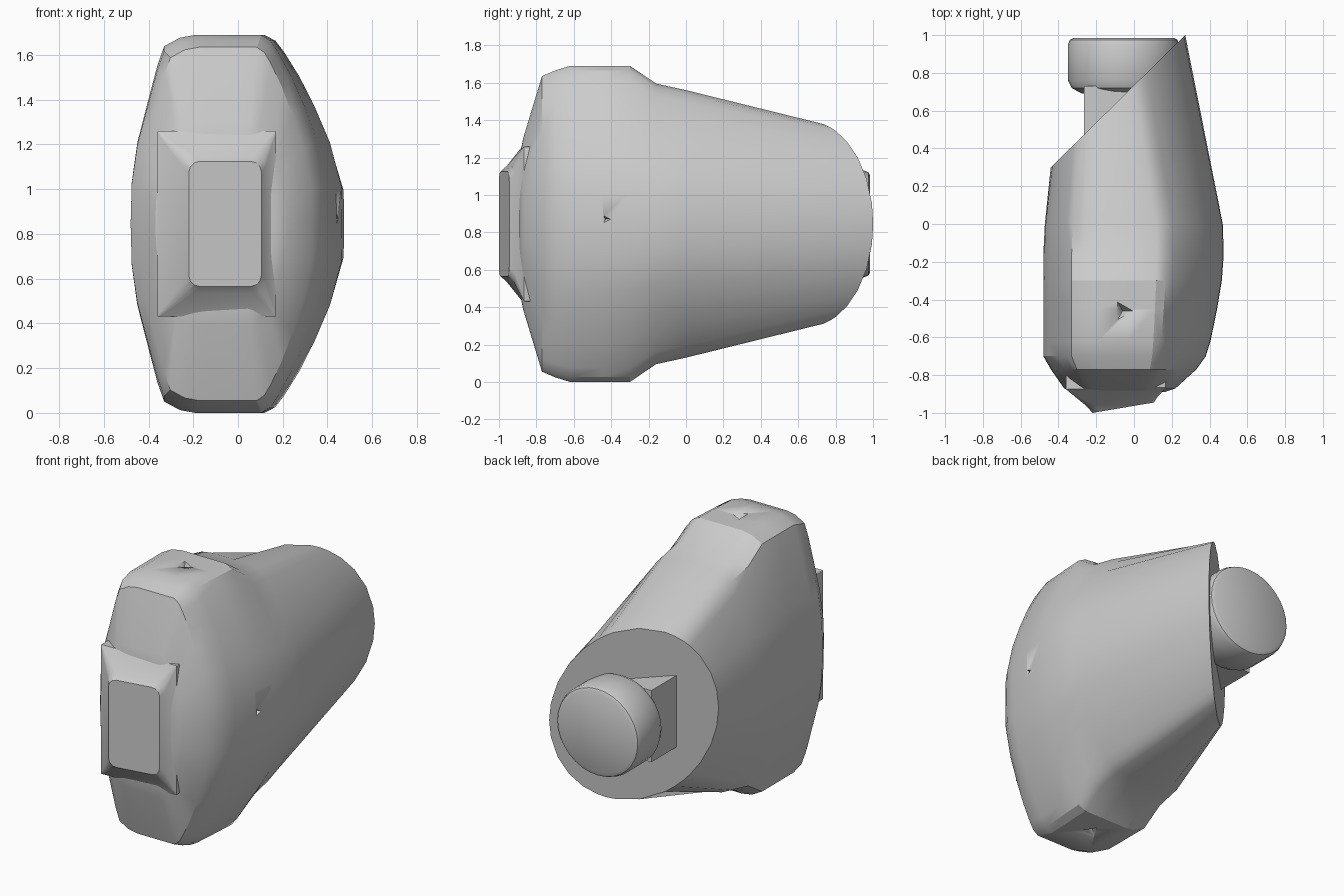
import bpy, bmesh, math
from mathutils import Vector, Matrix

cube = bpy.data.objects.get("Cube")
if cube:
    bpy.data.objects.remove(cube)

grey = bpy.data.materials.new("plain grey")
grey.use_nodes = True
grey.diffuse_color = (0.6, 0.6, 0.6, 1)
grey.node_tree.nodes["Principled BSDF"].inputs["Base Color"].default_value = (0.6, 0.6, 0.6, 1)
MID = 0.845  # mirror height


def finish(name, bm, angle=30):
    bmesh.ops.recalc_face_normals(bm, faces=bm.faces)
    mesh = bpy.data.meshes.new(name)
    bm.to_mesh(mesh)
    bm.free()
    obj = bpy.data.objects.new(name, mesh)
    bpy.context.collection.objects.link(obj)
    mesh.materials.append(grey)
    bpy.ops.object.select_all(action='DESELECT')
    obj.select_set(True)
    bpy.context.view_layer.objects.active = obj
    bpy.ops.object.shade_smooth_by_angle(angle=math.radians(angle))
    return obj


def loft(bm, rings):
    rows = [[bm.verts.new(p) for p in ring] for ring in rings]
    for a, b in zip(rows, rows[1:]):
        for i in range(len(a)):
            j = (i + 1) % len(a)
            bm.faces.new((a[i], a[j], b[j], b[i]))
    bm.faces.new(rows[0])
    bm.faces.new(rows[-1])


# Upper half of the body cross-section, as x and height fraction
half = [(.475, 0), (.472, .2), (.42, .43), (.35, .62), (.28, .78), (.21, .91), (.17, .97),
        (.12, 1), (-.03, 1), (-.19, 1), (-.26, .985), (-.33, .94), (-.36, .84),
        (-.4, .66), (-.45, .43), (-.475, .22), (-.48, 0)]
profile = half + [(x, -z) for x, z in half[-2:0:-1]]


def section(y, left, right, height):
    return [(x * (right / .475 if x > 0 else left / .48), y, MID + z * height)
            for x, z in profile]


# Body: rounded housing lofted to a slanted round end
across, centre = Vector((.71, .70, 0)).normalized(), Vector((-.085, .65, MID))


def round_end():
    ring = []
    for x, z in profile:
        t = math.atan2(z, x / .48)
        ring.append(centre + across * (.5 * math.cos(t)) + Vector((0, 0, .55 * math.sin(t))))
    return ring


bm = bmesh.new()
loft(bm, [section(-.89, .33, .16, .36), section(-.87, .37, .22, .46),
          section(-.77, .44, .33, .79), section(-.7, .48, .38, .82),
          section(-.62, .48, .405, MID), section(-.45, .48, .44, MID),
          section(-.3, .48, .465, MID), section(-.16, .48, .475, .75),
          section(0, .472, .47, .715), round_end()])
body = finish("body", bm, 25)

# Small three-sided notches in the top, the bottom and the side
bm = bmesh.new()
for place, axis in (((-.06, -.46, 1.71), (0, 0, -1)), ((-.06, -.46, -.02), (0, 0, 1)),
                    ((.48, -.43, .87), (-1, 0, 0))):
    turn = Vector((0, 0, 1)).rotation_difference(Vector(axis)).to_matrix().to_4x4()
    size = .1 if axis[0] else .15
    bmesh.ops.create_cone(bm, cap_ends=True, segments=3, radius1=size, radius2=0, depth=.14,
                          matrix=Matrix.Translation(place) @ turn)
cutter = finish("notch_cutter", bm)
cutter.hide_render = True
cut = body.modifiers.new("notches", 'BOOLEAN')
cut.operation, cut.object, cut.solver = 'DIFFERENCE', cutter, 'EXACT'
bpy.context.view_layer.objects.active = body
bpy.ops.object.modifier_apply(modifier=cut.name)
bpy.data.objects.remove(cutter)


# Front panel: tapered surround with a raised, slightly slanted face
def panel(x0, x1, h, y0, y1, corner):
    ring = []
    for sx, sz, start in ((1, 1, 0), (-1, 1, 90), (-1, -1, 180), (1, -1, 270)):
        for k in range(4):
            a = math.radians(start + k * 30)
            x = (x1 if sx > 0 else x0) + corner * (math.cos(a) - sx)
            f = (x - x0) / (x1 - x0)
            ring.append((x, y0 + (y1 - y0) * f, MID + sz * (h - corner) + corner * math.sin(a)))
    return ring


bm = bmesh.new()
loft(bm, [panel(-.36, .17, .415, -.8, -.8, .005), panel(-.36, .17, .415, -.875, -.865, .005),
          panel(-.25, .125, .31, -.965, -.915, .05), panel(-.22, .105, .28, -1, -.945, .05)])
finish("front_panel", bm, 20)


# Rear knob: bevelled disc facing straight back
def disc(y, radius):
    return [(-.055 + radius * math.cos(t), y, MID + radius * .97 * math.sin(t))
            for t in (math.tau * i / 32 for i in range(32))]


bm = bmesh.new()
loft(bm, [disc(.69, .22), disc(.72, .275), disc(.76, .295), disc(.95, .295),
          disc(.975, .285), disc(.985, .265)])
finish("rear_knob", bm)

# Neck joining the knob to the slanted end
bm = bmesh.new()
bmesh.ops.create_cube(bm, size=1, matrix=Matrix.Translation((-.08, .59, MID))
                      @ Matrix.Diagonal((.37, .28, .46, 1)))
finish("neck", bm)
